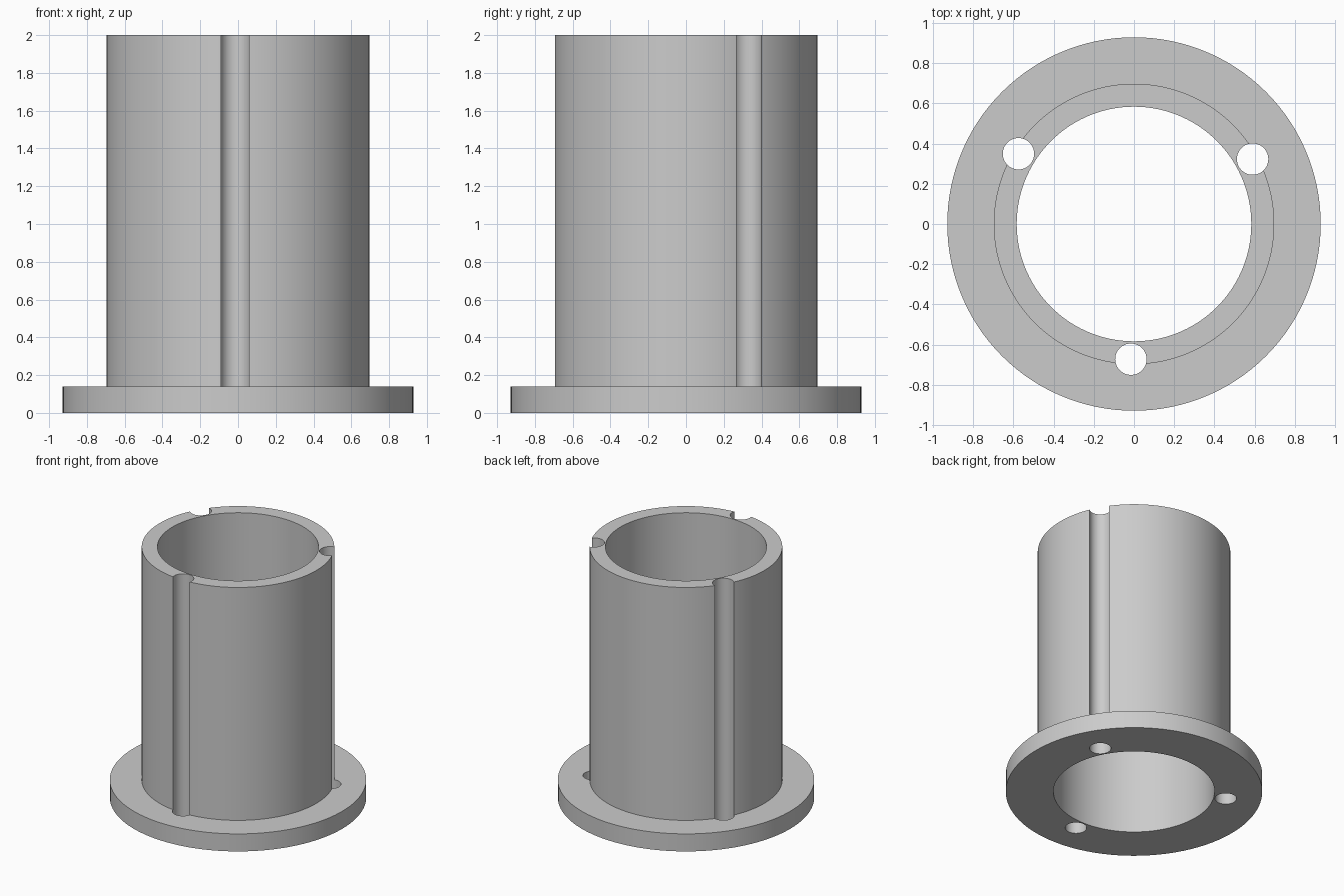
import bpy
import bmesh
from math import radians, cos, sin
from mathutils import Matrix, Vector

cube = bpy.data.objects.get("Cube")
if cube:
    bpy.data.objects.remove(cube, do_unlink=True)

FLANGE_R, TUBE_R, BORE_R = 0.928, 0.697, 0.583
FLANGE_H, HEIGHT = 0.14, 2.0
HOLE_R, HOLE_RING = 0.078, 0.672

grey = bpy.data.materials.new("plain grey")
grey.use_nodes = True
colour = (0.6, 0.6, 0.6, 1)
grey.diffuse_color = colour
grey.node_tree.nodes["Principled BSDF"].inputs["Base Color"].default_value = colour


def make_object(name, bm):
    bmesh.ops.recalc_face_normals(bm, faces=bm.faces)
    mesh = bpy.data.meshes.new(name)
    bm.to_mesh(mesh)
    bm.free()
    obj = bpy.data.objects.new(name, mesh)
    bpy.context.collection.objects.link(obj)
    mesh.materials.append(grey)
    return obj


# Flanged sleeve: one closed profile turned around the axis
profile = [(BORE_R, 0), (FLANGE_R, 0), (FLANGE_R, FLANGE_H),
           (TUBE_R, FLANGE_H), (TUBE_R, HEIGHT), (BORE_R, HEIGHT)]
bm = bmesh.new()
verts = [bm.verts.new((r, 0, z)) for r, z in profile]
edges = [bm.edges.new((v, verts[i - 1])) for i, v in enumerate(verts)]
bmesh.ops.spin(bm, geom=verts + edges, cent=(0, 0, 0), axis=(0, 0, 1),
               angle=radians(360), steps=120, use_duplicate=False)
bmesh.ops.remove_doubles(bm, verts=bm.verts, dist=0.0001)
sleeve = make_object("flanged_sleeve", bm)

# Three rods that cut the grooves and the flange holes
bm = bmesh.new()
for i in range(3):
    a = radians(-91.3 + 120 * i)
    centre = Vector((HOLE_RING * cos(a), HOLE_RING * sin(a), HEIGHT / 2))
    bmesh.ops.create_cone(bm, cap_ends=True, segments=48, radius1=HOLE_R,
                          radius2=HOLE_R, depth=HEIGHT + 0.4,
                          matrix=Matrix.Translation(centre))
cutter = make_object("groove_cutter", bm)
cutter.hide_render = True

cut = sleeve.modifiers.new("grooves", "BOOLEAN")
cut.operation = "DIFFERENCE"
cut.solver = "EXACT"
cut.object = cutter

bpy.ops.object.select_all(action="DESELECT")
sleeve.select_set(True)
bpy.context.view_layer.objects.active = sleeve
bpy.ops.object.modifier_apply(modifier=cut.name)
bpy.data.objects.remove(cutter, do_unlink=True)
bpy.ops.object.shade_smooth_by_angle(angle=radians(30))
